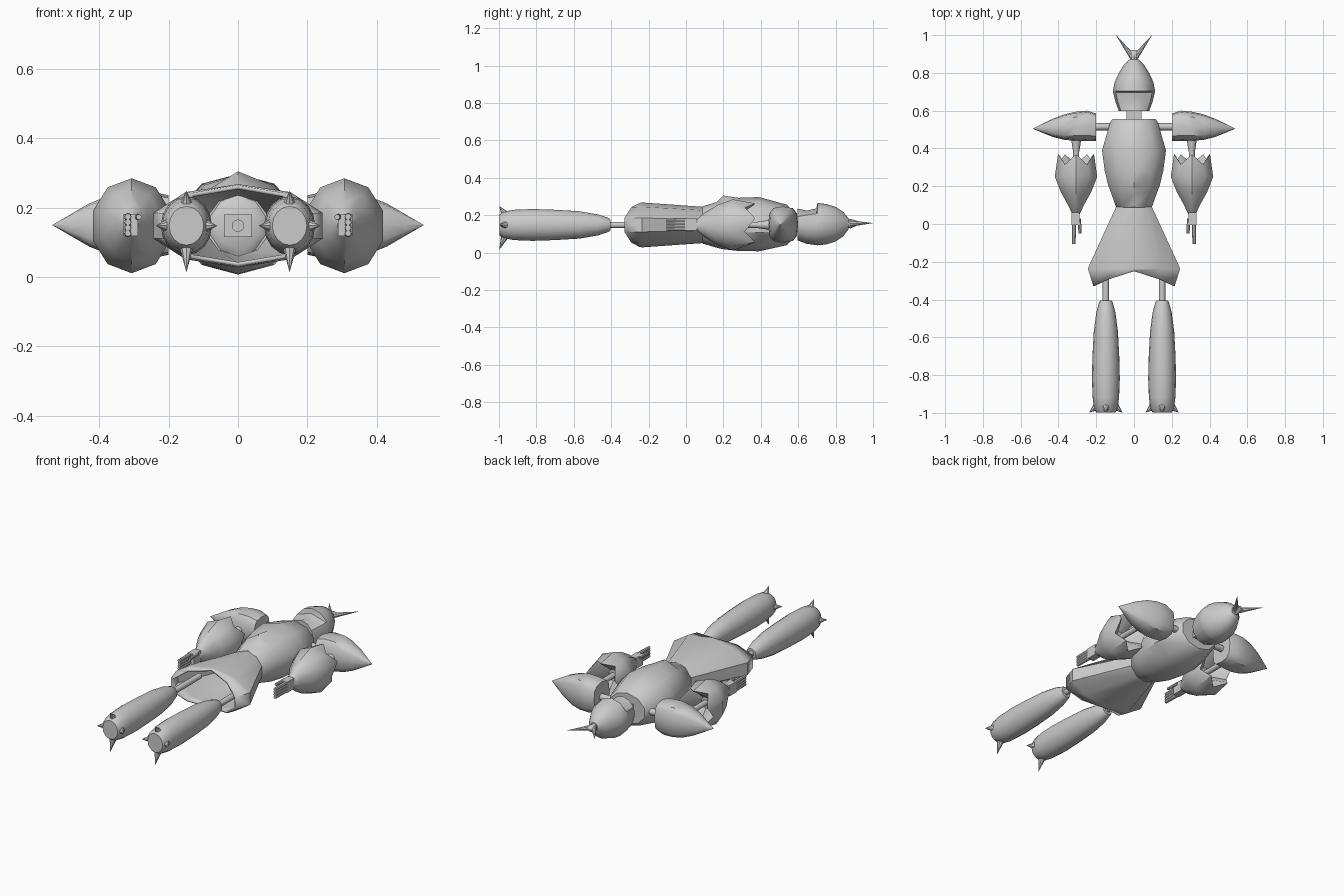
import bpy, bmesh, math
from mathutils import Vector

if "Cube" in bpy.data.objects:
    bpy.data.objects.remove(bpy.data.objects["Cube"])

grey = bpy.data.materials.new("plain grey")
grey.diffuse_color = (0.6, 0.6, 0.6, 1)
grey.use_nodes = True
grey.node_tree.nodes["Principled BSDF"].inputs["Base Color"].default_value = grey.diffuse_color
ZC = 0.148  # height of the body axis above the ground


def finish(name, bm, angle=40, smooth=True):
    bmesh.ops.recalc_face_normals(bm, faces=bm.faces)
    me = bpy.data.meshes.new(name)
    bm.to_mesh(me)
    bm.free()
    me.materials.append(grey)
    ob = bpy.data.objects.new(name, me)
    bpy.context.collection.objects.link(ob)
    if smooth:
        bpy.ops.object.select_all(action='DESELECT')
        ob.select_set(True)
        bpy.context.view_layer.objects.active = ob
        bpy.ops.object.shade_smooth_by_angle(angle=math.radians(angle))
    return ob


def loft(name, rings, n, axis='y', side=1, power=1.0, tweak=None, caps=(True, True)):
    """Skin rings (t, cu, cv, ru, rv); u,v are x,z along y or y,z along x."""
    bm = bmesh.new()
    rows = []
    for r, (t, cu, cv, ru, rv) in enumerate(rings):
        row = []
        for i in range(n):
            a = math.pi / 2 + 2 * math.pi * i / n
            c, s = math.cos(a), math.sin(a)
            u = cu + ru * math.copysign(abs(c) ** power, c)
            v = cv + rv * math.copysign(abs(s) ** power, s)
            p = Vector((u, t, v)) if axis == 'y' else Vector((t, u, v))
            if tweak:
                tweak(r, i, p)
            p.x *= side
            row.append(bm.verts.new(p))
        rows.append(row)
    for a, b in zip(rows, rows[1:]):
        for i in range(n):
            j = (i + 1) % n
            bm.faces.new((a[i], a[j], b[j], b[i]))
    if caps[0]:
        bm.faces.new(rows[0])
    if caps[1]:
        bm.faces.new(rows[-1])
    return finish(name, bm)


def rod(name, p0, p1, r0, r1, n=12):
    p0, p1 = Vector(p0), Vector(p1)
    d = p1 - p0
    bm = bmesh.new()
    bmesh.ops.create_cone(bm, cap_ends=True, segments=n, radius1=r0, radius2=r1, depth=d.length)
    bm.transform(d.to_track_quat('Z', 'Y').to_matrix().to_4x4())
    bmesh.ops.translate(bm, verts=bm.verts, vec=(p0 + p1) / 2)
    return finish(name, bm)


def box(name, lo, hi):
    lo, hi = Vector(lo), Vector(hi)
    bm = bmesh.new()
    bmesh.ops.create_cube(bm, size=1)
    for v in bm.verts:
        v.co = (lo + hi) / 2 + Vector(a * b for a, b in zip(v.co, hi - lo))
    return finish(name, bm, smooth=False)


# Torso with a pointed breastplate tip
def chest_tip(r, i, p):
    if r == 4 and i == 0:
        p.z = 0.305


loft("torso", [(0.555, 0, ZC, 0.12, 0.09), (0.54, 0, ZC, 0.132, 0.108),
               (0.39, 0, ZC + 0.004, 0.178, 0.145), (0.28, 0, ZC + 0.003, 0.163, 0.142),
               (0.2, 0, ZC, 0.142, 0.13), (0.165, 0, ZC, 0.128, 0.122),
               (0.09, 0, ZC, 0.1, 0.1), (0.068, 0, ZC, 0.062, 0.065)], 10, tweak=chest_tip)


# Hollow skirt, longer at the sides than in the middle
def skirt_hem(r, i, p):
    if r == 2:
        p.y -= 0.085 * abs(math.cos(math.pi / 2 + 2 * math.pi * i / 10)) ** 1.3


skirt = loft("skirt", [(0.09, 0, ZC, 0.1, 0.097), (-0.235, 0, ZC, 0.257, 0.12),
                       (-0.25, 0, ZC, 0.226, 0.117)], 10, tweak=skirt_hem, caps=(True, False))
mod = skirt.modifiers.new("thickness", 'SOLIDIFY')
mod.thickness = 0.012
mod.offset = -1
box("hip_block", (-0.04, 0.0, ZC - 0.033), (0.04, 0.1, ZC + 0.033))
rod("waist_pin", (0, -0.03, ZC), (0, 0.05, ZC), 0.018, 0.018)

# Neck and helmet with the face set back below the brow
box("neck", (-0.04, 0.54, ZC - 0.035), (0.04, 0.62, ZC + 0.035))


def face_recess(r, i, p):
    if i in (0, 1, 11) and r in (1, 2):
        p.z -= 0.028


loft("head", [(0.597, 0, 0.15, 0.08, 0.085), (0.645, 0, 0.15, 0.098, 0.103),
              (0.697, 0, 0.152, 0.111, 0.112), (0.703, 0, 0.152, 0.112, 0.113),
              (0.75, 0, 0.152, 0.103, 0.108), (0.8, 0, 0.152, 0.08, 0.092),
              (0.84, 0, 0.152, 0.055, 0.066), (0.87, 0, 0.154, 0.025, 0.028)],
     12, tweak=face_recess)
loft("crest_base", [(0.86, 0, 0.155, 0.024, 0.024), (0.882, 0, 0.155, 0.016, 0.025),
                    (0.91, 0, 0.157, 0.024, 0.014), (0.92, 0, 0.157, 0.012, 0.007)], 8)

for s, tag in ((1, "right"), (-1, "left")):
    # Forked horns
    rod(tag + "_horn", (0.008 * s, 0.885, 0.156), (0.095 * s, 1.0, 0.158), 0.016, 0.0005, 8)

    # Shoulder axle and pointed pad
    rod(tag + "_shoulder_axle", (0.1 * s, 0.515, ZC), (0.22 * s, 0.515, ZC), 0.019, 0.019)
    loft(tag + "_shoulder_pad",
         [(0.2, 0.512, 0.15, 0.073, 0.086), (0.25, 0.52, 0.15, 0.08, 0.096),
          (0.31, 0.517, 0.15, 0.077, 0.097), (0.37, 0.513, 0.15, 0.067, 0.086),
          (0.43, 0.509, 0.15, 0.048, 0.062), (0.485, 0.507, 0.15, 0.024, 0.03),
          (0.535, 0.505, 0.15, 0.001, 0.001)], 12, axis='x', side=s, power=0.65)

    # Upper arm
    rod(tag + "_arm_collar", (0.306 * s, 0.45, ZC), (0.306 * s, 0.385, ZC), 0.027, 0.017)
    rod(tag + "_upper_arm", (0.306 * s, 0.42, ZC), (0.306 * s, 0.2, ZC), 0.016, 0.016)

    # Forearm cup with a zigzag rim and a hollow mouth
    def rim(r, i, p):
        if r in (1, 2) and i % 2:
            p.y -= 0.055

    cx = 0.307
    loft(tag + "_forearm",
         [(0.25, cx, ZC, 0.03, 0.035), (0.365, cx, ZC, 0.093, 0.108),
          (0.37, cx, ZC, 0.1, 0.115), (0.25, cx, ZC, 0.118, 0.137),
          (0.17, cx, ZC, 0.085, 0.108), (0.1, cx, ZC, 0.044, 0.066),
          (0.05, cx, ZC, 0.02, 0.022)], 10, side=s, tweak=rim)

    # Hand: palm, four fingers and a thumb
    xs = sorted((0.288 * s, 0.33 * s))
    box(tag + "_palm", (xs[0], -0.005, 0.118), (xs[1], 0.06, 0.182))
    for k in range(4):
        z = 0.126 + 0.016 * k
        rod(f"{tag}_finger_{k + 1}", (0.318 * s, 0.0, z), (0.318 * s, -0.105, z), 0.011, 0.009, 8)
    rod(tag + "_thumb", (0.29 * s, 0.03, 0.173), (0.286 * s, -0.05, 0.173), 0.01, 0.008, 8)

    # Leg: thigh rod and long tapered boot
    lx = 0.149
    rod(tag + "_thigh", (lx * s, -0.15, ZC), (lx * s, -0.45, ZC), 0.017, 0.017)
    loft(tag + "_boot",
         [(-0.405, lx, ZC, 0.03, 0.03), (-0.415, lx, ZC, 0.036, 0.038),
          (-0.47, lx, ZC, 0.051, 0.056), (-0.57, lx, ZC, 0.064, 0.073),
          (-0.7, lx, ZC, 0.071, 0.081), (-0.82, lx, ZC, 0.074, 0.085),
          (-0.92, lx, ZC, 0.07, 0.081), (-0.98, lx, ZC, 0.062, 0.07),
          (-0.998, lx, ZC, 0.05, 0.056)], 16, side=s)

    # Four spikes round the sole
    for k, (dx, dz) in enumerate(((1, 0), (-1, 0), (0, 1), (0, -1))):
        reach = 0.088 if dx else (0.1 if dz > 0 else 0.133)
        rod(f"{tag}_spike_{k + 1}",
            (lx * s + dx * 0.052, -0.968, ZC + dz * 0.058),
            (lx * s + dx * reach, -0.998, ZC + dz * reach), 0.021, 0.0005, 8)
